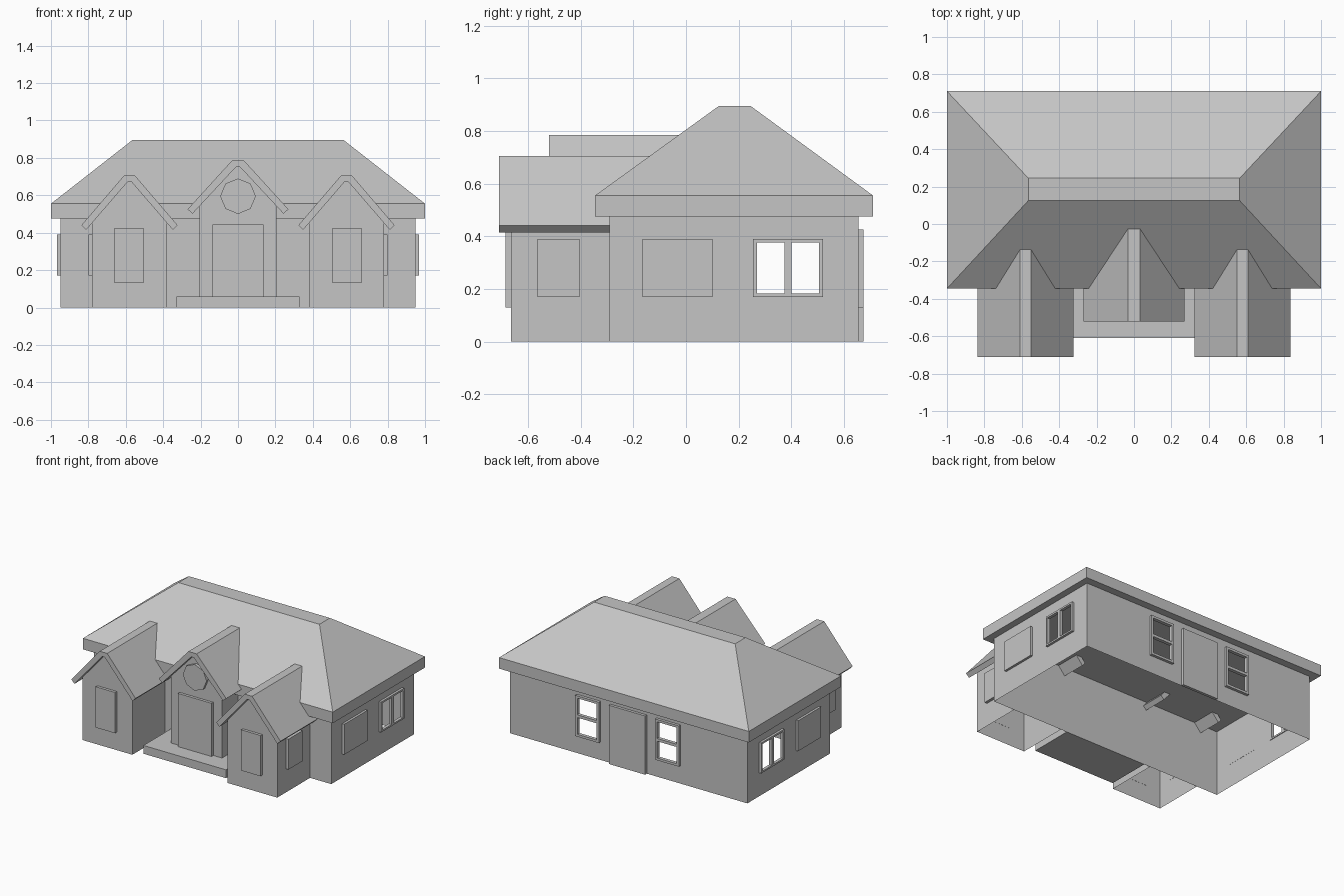
import bpy, bmesh, math

if "Cube" in bpy.data.objects:
    bpy.data.objects.remove(bpy.data.objects["Cube"])

grey = bpy.data.materials.new("light_grey")
grey.diffuse_color = (0.56, 0.56, 0.56, 1)
grey.use_nodes = True
grey.node_tree.nodes["Principled BSDF"].inputs["Base Color"].default_value = grey.diffuse_color


def finish(name, bm, fix_normals=True):
    bmesh.ops.remove_doubles(bm, verts=bm.verts, dist=1e-5)
    if fix_normals:
        bmesh.ops.recalc_face_normals(bm, faces=bm.faces)
    me = bpy.data.meshes.new(name)
    bm.to_mesh(me)
    bm.free()
    me.materials.append(grey)
    ob = bpy.data.objects.new(name, me)
    bpy.context.collection.objects.link(ob)
    return ob


def add_box(bm, x, y, z):
    """Add a box given (min, max) on every axis."""
    x, y, z = sorted(x), sorted(y), sorted(z)
    v = bmesh.ops.create_cube(bm, size=1)["verts"]
    for p in v:
        p.co = (x[p.co.x > 0], y[p.co.y > 0], z[p.co.z > 0])


def box(name, x, y, z):
    bm = bmesh.new()
    add_box(bm, x, y, z)
    return finish(name, bm)


def extrude_y(name, profile, y0, y1, open_shell=False):
    """Extrude an xz outline along y; an open shell has no back and no bottom."""
    bm = bmesh.new()
    a = [bm.verts.new((x, y0, z)) for x, z in profile]
    b = [bm.verts.new((x, y1, z)) for x, z in profile]
    n = len(a)
    bm.faces.new(a)
    if not open_shell:
        bm.faces.new(b[::-1])
    for i in range(n - 1 if open_shell else n):
        j = (i + 1) % n
        bm.faces.new((a[i], b[i], b[j], a[j]))
    return finish(name, bm)


def wall(name, place, u, top, holes, flip):
    """Flat wall from u[0] to u[1] with rectangular holes (u0, u1, z0, z1)."""
    us = sorted({*u, *[c for h in holes for c in h[:2]]})
    zs = sorted({0, top, *[c for h in holes for c in h[2:]]})
    bm = bmesh.new()
    for u0, u1 in zip(us, us[1:]):
        for z0, z1 in zip(zs, zs[1:]):
            if any(h[0] <= u0 and u1 <= h[1] and h[2] <= z0 and z1 <= h[3] for h in holes):
                continue
            q = [(u0, z0), (u1, z0), (u1, z1), (u0, z1)]
            if flip:
                q.reverse()
            bm.faces.new([bm.verts.new(place(*c)) for c in q])
    return finish(name, bm, False)


# main walls, open underneath
HX, Y0, Y1, TOP = 0.95, -0.29, 0.655, 0.475
side_hole = (0.26, 0.515, 0.175, 0.385)
back_holes = [(-0.41, -0.23, 0.135, 0.42), (0.23, 0.41, 0.135, 0.42)]
wall("front_wall", lambda u, z: (u, Y0, z), (-HX, HX), TOP, [], False)
wall("back_wall", lambda u, z: (u, Y1, z), (-HX, HX), TOP, back_holes, True)
wall("right_wall", lambda u, z: (HX, u, z), (Y0, Y1), TOP, [side_hole], False)
wall("left_wall", lambda u, z: (-HX, u, z), (Y0, Y1), TOP, [side_hole], True)

# hipped main roof with an upright eave and a flat top
bm = bmesh.new()
rings = []
for hx, ya, yb, z in ((1, -0.345, 0.71, 0.475), (1, -0.345, 0.71, 0.555),
                      (0.565, 0.125, 0.245, 0.895)):
    rings.append([bm.verts.new(c) for c in
                  ((-hx, ya, z), (hx, ya, z), (hx, yb, z), (-hx, yb, z))])
bm.faces.new(rings[0][::-1])
bm.faces.new(rings[2])
for lo, hi in zip(rings, rings[1:]):
    for i in range(4):
        j = (i + 1) % 4
        bm.faces.new((lo[i], lo[j], hi[j], hi[i]))
finish("main_roof", bm)


# gabled block: walls under a chevron roof
def gable(name, cx, half, flat, top, eave, tip, inner_top, yf, yr, yb):
    (ex, ez), (tx, tz) = eave, tip
    chevron = [(-ex, ez), (-flat, top), (flat, top), (ex, ez),
               (tx, tz), (0.01, inner_top), (-0.01, inner_top), (-tx, tz)]
    extrude_y(name + "_roof", [(cx + x, z) for x, z in chevron], yr, yb)
    wz = tz + (tx - half) * (inner_top - tz) / (tx - 0.01)
    walls = [(-half, 0), (-half, wz), (-0.01, inner_top),
             (0.01, inner_top), (half, wz), (half, 0)]
    extrude_y(name + "_walls", [(cx + x, z) for x, z in walls], yf, Y0, True)


gable("entry", 0, 0.205, 0.033, 0.785, (0.27, 0.525), (0.243, 0.502), 0.752,
      -0.475, -0.52, 0.0)

for s, side in ((-1, "left"), (1, "right")):
    # front wings with blank window panels
    gable(side + "_wing", s * 0.58, 0.2, 0.03, 0.705, (0.257, 0.44), (0.232, 0.415),
          0.672, -0.665, -0.71, -0.11)
    box(side + "_wing_front_panel", (s * 0.505, s * 0.66), (-0.685, -0.664), (0.13, 0.425))
    box(side + "_wing_side_panel", (s * 0.779, s * 0.8), (-0.565, -0.405), (0.17, 0.39))
    box(side + "_wall_panel", (s * 0.949, s * 0.967), (-0.165, 0.1), (0.17, 0.39))

    # open side window: outer frame and central post
    bm = bmesh.new()
    xr = (s * 0.945, s * 0.967)
    for y in ((0.255, 0.27), (0.375, 0.4), (0.505, 0.52)):
        add_box(bm, xr, y, (0.17, 0.39))
    for z in ((0.17, 0.182), (0.377, 0.39)):
        add_box(bm, xr, (0.255, 0.52), z)
    finish(side + "_side_window_frame", bm)

    # open back window: outer frame and middle rail
    bm = bmesh.new()
    yr = (0.65, 0.675)
    for x in ((0.225, 0.242), (0.398, 0.415)):
        add_box(bm, (s * x[0], s * x[1]), yr, (0.13, 0.425))
    for z in ((0.13, 0.147), (0.268, 0.288), (0.408, 0.425)):
        add_box(bm, (s * 0.225, s * 0.415), yr, z)
    finish(side + "_back_window_frame", bm)

# doors and porch step
box("front_door", (-0.135, 0.135), (-0.495, -0.474), (0.06, 0.445))
box("back_door", (-0.145, 0.145), (0.654, 0.675), (0, 0.425))
box("porch_slab", (-0.33, 0.33), (-0.61, Y0), (0, 0.06))

# eight-sided window in the entry gable
octagon = [(0.095 * math.cos(i * math.pi / 4), 0.595 + 0.095 * math.sin(i * math.pi / 4))
           for i in range(8)]
extrude_y("octagon_window", octagon, -0.495, -0.474)
